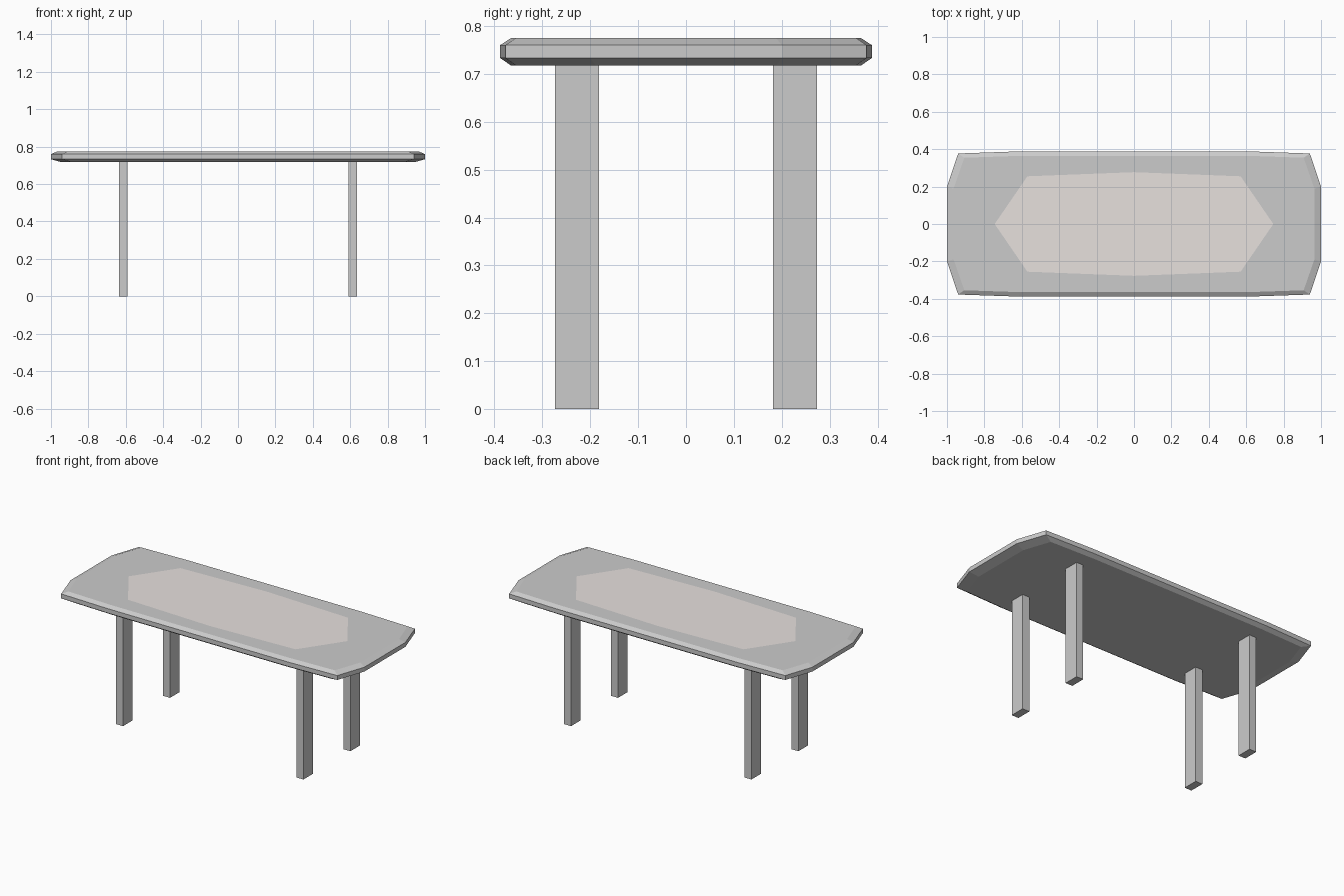
import bpy

if "Cube" in bpy.data.objects:
    bpy.data.objects.remove(bpy.data.objects["Cube"])


def mesh_object(name, verts, faces, color=None):
    me = bpy.data.meshes.new(name)
    me.from_pydata(verts, [], faces)
    me.update()
    ob = bpy.data.objects.new(name, me)
    bpy.context.collection.objects.link(ob)
    if color:
        mat = bpy.data.materials.new(name + "_material")
        mat.diffuse_color = color
        mat.use_nodes = True
        mat.node_tree.nodes["Principled BSDF"].inputs["Base Color"].default_value = mat.diffuse_color
        me.materials.append(mat)
    return ob


def mirror_quarter(quarter):
    """Full outline, counter-clockwise, from the points of the +x +y quarter."""
    right = [(x, -y) for x, y in reversed(quarter) if y] + quarter
    return right + [(-x, y) for x, y in reversed(right) if x] 


# Table top: one outline lofted through chamfered levels
outline = mirror_quarter([(1.0, 0.2), (0.94, 0.377), (0.62, 0.388)])
levels = [(0.717, 0.945, 0.94), (0.733, 1, 1), (0.76, 1, 1), (0.775, 0.965, 0.94)]
n = len(outline)
verts = [(x * sx, y * sy, z) for z, sx, sy in levels for x, y in outline]
faces = [tuple(reversed(range(n))), tuple(range(3 * n, 4 * n))]
for k in range(3):
    for i in range(n):
        j = (i + 1) % n
        faces.append((k * n + i, k * n + j, (k + 1) * n + j, (k + 1) * n + i))
mesh_object("table_top", verts, faces)

# Flat inlay panel lying on the top
panel = [(0.745, 0), (0.57, 0.255), (0, 0.277), (-0.57, 0.255),
         (-0.745, 0), (-0.57, -0.255), (0, -0.277), (0.57, -0.255)]
mesh_object("inlay_panel", [(x, y, 0.776) for x, y in panel],
            [tuple(range(8))], (0.8, 0.75, 0.73, 1))

# Four rectangular legs
for xname, sx in (("left", -1), ("right", 1)):
    for yname, sy in (("front", -1), ("back", 1)):
        bpy.ops.mesh.primitive_cube_add(size=1, location=(sx * 0.614, sy * 0.228, 0.36))
        leg = bpy.context.object
        leg.name = f"{yname}_{xname}_leg"
        leg.scale = (0.047, 0.092, 0.72)
